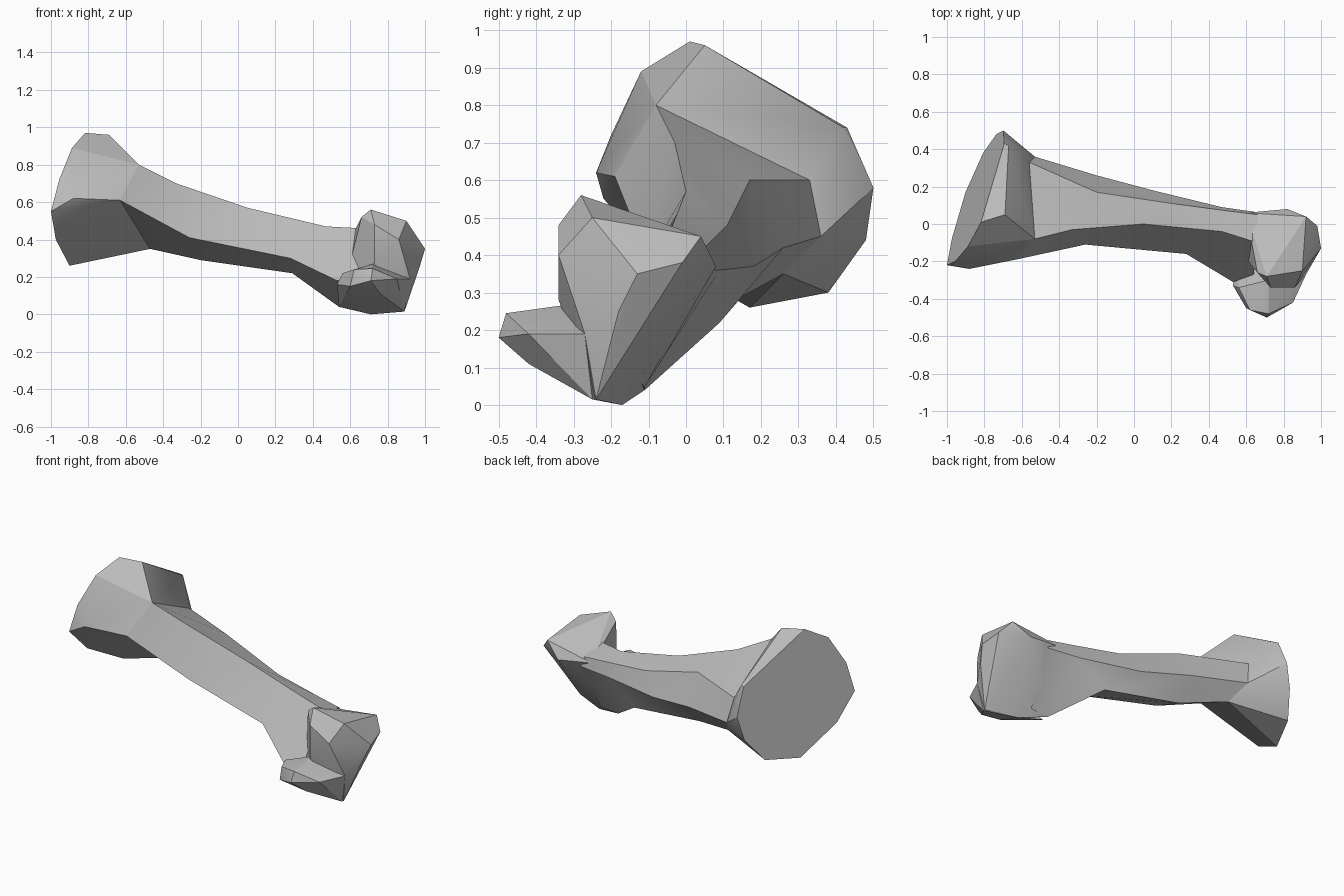
import bpy
import bmesh
import math

default_cube = bpy.data.objects.get("Cube")
if default_cube:
    bpy.data.objects.remove(default_cube, do_unlink=True)

# Single plain material
bone_gray = bpy.data.materials.new("bone_gray")
bone_gray.use_nodes = True
color = (0.5, 0.5, 0.5, 1.0)
bone_gray.diffuse_color = color
shader = next(n for n in bone_gray.node_tree.nodes if n.type == "BSDF_PRINCIPLED")
shader.inputs["Base Color"].default_value = color


def finish(name, bm, angle):
    """Turn a bmesh into a named object with smooth shading and sharp edges."""
    bmesh.ops.recalc_face_normals(bm, faces=bm.faces[:])
    mesh = bpy.data.meshes.new(name)
    bm.to_mesh(mesh)
    bm.free()
    mesh.materials.append(bone_gray)
    part = bpy.data.objects.new(name, mesh)
    bpy.context.collection.objects.link(part)
    bpy.ops.object.select_all(action="DESELECT")
    part.select_set(True)
    bpy.context.view_layer.objects.active = part
    bpy.ops.object.shade_smooth_by_angle(angle=math.radians(angle))
    return part


def hull(name, points, angle=25):
    """Faceted convex lump wrapped around a few corner points."""
    bm = bmesh.new()
    for point in points:
        bm.verts.new(point)
    result = bmesh.ops.convex_hull(bm, input=bm.verts[:])
    loose = set(result["geom_interior"]) | set(result["geom_unused"])
    loose = [v for v in loose if isinstance(v, bmesh.types.BMVert)]
    bmesh.ops.delete(bm, geom=loose, context="VERTS")
    bmesh.ops.dissolve_limit(bm, angle_limit=math.radians(2),
                             verts=bm.verts[:], edges=bm.edges[:])
    return finish(name, bm, angle)


def loft(name, rings, angle=25):
    """Skin of quads running through rings of equal point count."""
    bm = bmesh.new()
    loops = [[bm.verts.new(point) for point in ring] for ring in rings]
    for first, second in zip(loops, loops[1:]):
        for i in range(len(first)):
            j = (i + 1) % len(first)
            bm.faces.new((first[i], first[j], second[j], second[i]))
    return finish(name, bm, angle)


def on_cut_plane(y, z):
    """Place a rim point on the slanted flat face of the large end."""
    return (-1 + 0.41 * (y + 0.22) + 0.21 * (z - 0.55), y, z)


# Shaft: front ridge, top ridge, back upper, back lower and underside
shaft_rings = [
    [(-0.63, -0.19, 0.61), (-0.53, -0.08, 0.8), (-0.56, 0.33, 0.6),
     (-0.53, 0.36, 0.45), (-0.47, 0.26, 0.35)],
    [(-0.26, -0.11, 0.41), (-0.33, -0.03, 0.7), (-0.2, 0.17, 0.6),
     (-0.2, 0.26, 0.42), (-0.2, 0.15, 0.29)],
    [(0.28, -0.16, 0.3), (0.05, 0, 0.57), (0.2, 0.11, 0.48),
     (0.1, 0.18, 0.37), (0.29, 0.09, 0.22)],
    [(0.53, -0.31, 0.18), (0.47, -0.04, 0.47), (0.5, 0.07, 0.44),
     (0.47, 0.09, 0.36), (0.54, -0.11, 0.04)],
    [(0.64, -0.27, 0.2), (0.66, -0.1, 0.46), (0.66, 0.05, 0.42),
     (0.68, 0.06, 0.36), (0.66, -0.11, 0.05)],
]
loft("shaft", shaft_rings)

# Large end: flat slanted rim drawn in to the first shaft ring
rim = [(-0.22, 0.55), (-0.2, 0.72), (-0.12, 0.89), (0.01, 0.97),
       (0.43, 0.74), (0.5, 0.58), (0.48, 0.44), (0.38, 0.3),
       (0.17, 0.26), (-0.08, 0.4)]
shoulder = [(-0.69, 0.05, 0.96), (-0.67, 0.42, 0.74), (-0.88, -0.24, 0.62)]
hull("large_end", [on_cut_plane(y, z) for y, z in rim] + shoulder + shaft_rings[0])

# Small end: upright knob above a rounded underside
knob_top = [(0.64, -0.15, 0.48), (0.66, -0.26, 0.52), (0.71, -0.28, 0.56),
            (0.9, -0.25, 0.5), (0.92, 0.04, 0.45)]
knob_front = [(0.64, -0.23, 0.34), (0.73, -0.34, 0.48), (0.73, -0.34, 0.28),
              (0.86, -0.34, 0.4), (0.92, -0.27, 0.19)]
knob_side = [(1, -0.13, 0.35), (0.98, -0.01, 0.38), (0.97, -0.18, 0.25),
             (0.82, 0.08, 0.37), (0.6, 0.06, 0.4)]
knob_base = [(0.54, -0.11, 0.04), (0.71, -0.17, 0), (0.89, -0.24, 0.015)]
hull("small_end_knob", knob_top + knob_front + knob_side + knob_base)

# Lower lip jutting forward under the knob
lip_top = [(0.53, -0.33, 0.16), (0.56, -0.34, 0.22), (0.62, -0.46, 0.24),
           (0.72, -0.48, 0.245), (0.72, -0.3, 0.27), (0.92, -0.27, 0.19),
           (0.85, -0.42, 0.19)]
lip_base = [(0.6, -0.45, 0.15), (0.71, -0.5, 0.18), (0.76, -0.42, 0.11),
            (0.89, -0.25, 0.015), (0.71, -0.17, 0), (0.54, -0.15, 0.04)]
hull("small_end_lip", lip_top + lip_base)
